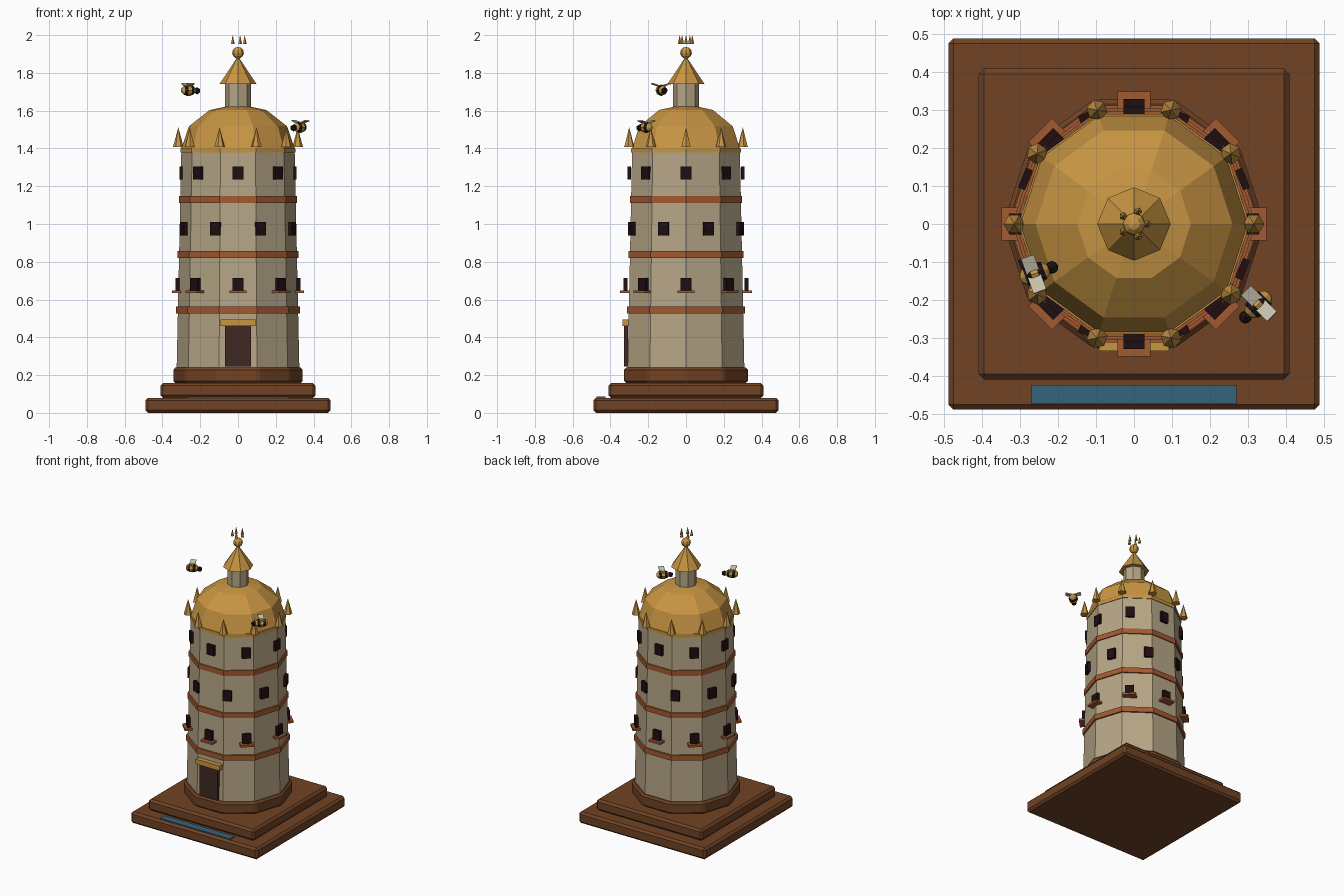
import bpy, bmesh, math
from mathutils import Matrix, Vector

if "Cube" in bpy.data.objects:
    bpy.data.objects.remove(bpy.data.objects["Cube"])

def mat(name, r, g, b):
    m = bpy.data.materials.new(name)
    m.diffuse_color = (r, g, b, 1)
    m.use_nodes = True
    m.node_tree.nodes["Principled BSDF"].inputs["Base Color"].default_value = m.diffuse_color
    return m

WOOD = mat("brown_wood", .165, .056, .018)
CLAY = mat("terracotta", .36, .10, .03)
STONE = mat("cream_stone", .47, .38, .24)
GOLD = mat("honey_gold", .58, .30, .055)
PANE = mat("dark_window", .014, .004, .005)
DOOR = mat("dark_door", .05, .022, .016)
BLUE = mat("blue_plate", .036, .125, .21)
WING = mat("pale_wing", .58, .54, .42)
BLACK = mat("bee_black", .012, .007, .007)

def finish(name, bm, *mats):
    me = bpy.data.meshes.new(name)
    bmesh.ops.recalc_face_normals(bm, faces=bm.faces)
    bm.to_mesh(me)
    bm.free()
    for m in mats:
        me.materials.append(m)
    ob = bpy.data.objects.new(name, me)
    bpy.context.collection.objects.link(ob)
    return ob

def bevel(ob, w):
    b = ob.modifiers.new("bevel", 'BEVEL')
    b.width, b.segments = w, 1

def box(name, size, matrix, m):
    bm = bmesh.new()
    bmesh.ops.create_cube(bm, size=1, matrix=matrix @ Matrix.Diagonal((*size, 1)))
    return finish(name, bm, m)

def at(x, y, z):
    return Matrix.Translation((x, y, z))

def around(angle, r, z):
    """Frame at a point on a circle, local x pointing outward."""
    return Matrix.Rotation(angle, 4, 'Z') @ at(r, 0, z)

def lathe(name, profile, sides, m, matrix=Matrix()):
    """Faceted solid of revolution from (radius, z) points, first vertex on +x."""
    bm = bmesh.new()
    rings = []
    for r, z in profile:
        n = sides if r > 0 else 1
        rings.append([bm.verts.new(matrix @ Vector((r * math.cos(math.tau * i / sides),
                      r * math.sin(math.tau * i / sides), z))) for i in range(n)])
    for a, b in zip(rings, rings[1:]):
        for i in range(sides):
            j = (i + 1) % sides
            if len(b) == 1:
                bm.faces.new((a[i], a[j], b[0]))
            elif len(a) == 1:
                bm.faces.new((a[0], b[j], b[i]))
            else:
                bm.faces.new((a[i], a[j], b[j], b[i]))
    for ring in (rings[0], rings[-1]):
        if len(ring) > 1:
            bm.faces.new(ring)
    return finish(name, bm, m)

# Stepped base and plate
bevel(box("base_slab", (.98, .98, .08), at(0, 0, .04), WOOD), .014)
bevel(box("base_step", (.82, .82, .078), at(0, 0, .119), WOOD), .014)
box("front_plate", (.54, .05, .009), at(0, -.45, .083), BLUE)
bevel(lathe("plinth", [(.345, .157), (.345, .24)], 10, WOOD), .012)

# Tower wall with belts
lathe("tower_wall", [(.325, .23), (.30, 1.39)], 10, STONE)
for i, (z, r) in enumerate([(.545, .329), (.838, .321), (1.13, .313)]):
    lathe(f"belt_{i}", [(r, z - .018), (r, z + .018)], 10, CLAY)

# Door
box("door", (.14, .02, .215), at(0, -.317, .352), DOOR)
box("door_lintel", (.185, .035, .034), at(0, -.318, .478), GOLD)

# Three rows of eight windows, lowest row has sills
for row, (z, r, turn) in enumerate([(.68, .32, 0), (.975, .31, .5), (1.27, .30, 0)]):
    for k in range(8):
        a = (k + turn) * math.tau / 8
        box(f"window_{row}_{k}", (.02, .056, .07), around(a, r, z), PANE)
        if row == 0:
            box(f"sill_{k}", (.05, .088, .014), around(a, r + .005, z - .038), CLAY)

# Domed roof with rim spikes
dome = [(.30 * math.cos(math.radians(t)), 1.40 + .235 * math.sin(math.radians(t)))
        for t in (0, 30, 60)]
lathe("dome", [(.305, 1.378), (.305, 1.40)] + dome + [(0, 1.635)], 10, GOLD)
for k in range(10):
    lathe(f"rim_spike_{k}", [(.028, 1.408), (0, 1.512)], 6, GOLD,
          around(k * math.tau / 10, .316, 0))

# Lantern, cap, ball and crown of points
lathe("lantern", [(.068, 1.61), (.068, 1.745)], 8, STONE)
lathe("lantern_cap", [(.097, 1.742), (0, 1.888)], 8, GOLD)
bm = bmesh.new()
bmesh.ops.create_uvsphere(bm, u_segments=8, v_segments=6, radius=.031, matrix=at(0, 0, 1.906))
finish("finial_ball", bm, GOLD)
for k in range(5):
    lathe(f"crown_point_{k}", [(.011, 1.953), (0, 2.0)], 5, GOLD,
          around(k * math.tau / 5, .035, 0))

# Bees: striped body, dark head, two raised wings
def bee(name, pos, heading):
    frame = at(*pos) @ Matrix.Rotation(math.radians(heading), 4, 'Z')
    bm = bmesh.new()
    bmesh.ops.create_uvsphere(bm, u_segments=8, v_segments=7, radius=1,
                              matrix=Matrix.Rotation(math.pi / 2, 4, 'Y'))
    for f in bm.faces:
        lat = math.acos(max(-1, min(1, f.calc_center_median().x)))
        f.material_index = int(lat / math.pi * 7) in (2, 4)
    bm.transform(frame @ Matrix.Diagonal((.042, .03, .03, 1)))
    finish(name + "_body", bm, GOLD, BLACK)
    bm = bmesh.new()
    bmesh.ops.create_icosphere(bm, subdivisions=1, radius=.019,
                               matrix=frame @ at(.048, 0, -.003))
    finish(name + "_head", bm, BLACK)
    for s in (-1, 1):
        box(f"{name}_wing_{s}", (.036, .046, .006),
            frame @ at(-.003, s * .027, .028) @ Matrix.Rotation(s * .3, 4, 'X'), WING)

bee("bee_left", (-.262, -.131, 1.708), 20)
bee("bee_right", (.328, -.212, 1.512), 225)
